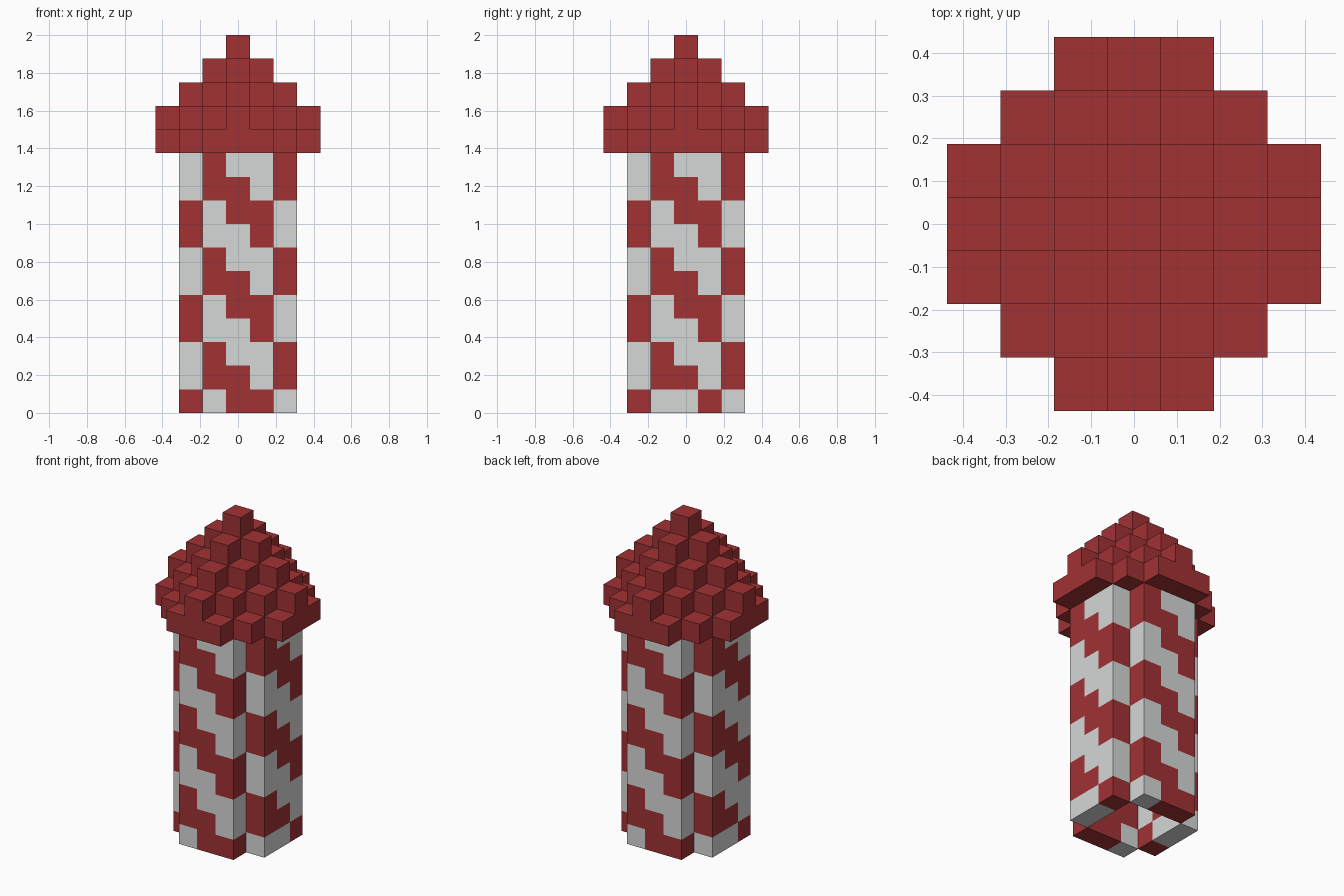
import bpy
import bmesh
from mathutils import Vector

if "Cube" in bpy.data.objects:
    bpy.data.objects.remove(bpy.data.objects["Cube"])

U = 0.125  # edge length of one block


def make_material(name, rgb):
    mat = bpy.data.materials.new(name)
    mat.diffuse_color = (*rgb, 1.0)
    mat.use_nodes = True
    mat.node_tree.nodes["Principled BSDF"].inputs["Base Color"].default_value = mat.diffuse_color
    return mat


RED = make_material("brick red", (0.36, 0.032, 0.034))
WHITE = make_material("pale grey white", (0.67, 0.69, 0.68))

# The six block sides: direction and two in-plane axes
SIDES = []
for axis in range(3):
    for sign in (-1, 1):
        n, a = Vector((0, 0, 0)), Vector((0, 0, 0))
        n[axis] = sign
        a[(axis + 1) % 3] = 1
        SIDES.append((n, a, n.cross(a)))


def build_blocks(name, blocks, materials):
    """Make one mesh from {(x, y, layer): material index}, outer sides only."""
    bm = bmesh.new()
    for (x, y, k), mat in blocks.items():
        centre = Vector((x, y, k + 0.5))
        for n, a, b in SIDES:
            if (x + int(n.x), y + int(n.y), k + int(n.z)) in blocks:
                continue
            corners = [centre + (n + a * s + b * t) * 0.5
                       for s, t in ((-1, -1), (1, -1), (1, 1), (-1, 1))]
            face = bm.faces.new([bm.verts.new(c * U) for c in corners])
            face.material_index = mat
    bmesh.ops.remove_doubles(bm, verts=bm.verts, dist=0.001)
    mesh = bpy.data.meshes.new(name)
    bm.to_mesh(mesh)
    bm.free()
    for m in materials:
        mesh.materials.append(m)
    obj = bpy.data.objects.new(name, mesh)
    bpy.context.collection.objects.link(obj)
    return obj


# Hollow tower: four walls of three blocks, with a two-block spiral stripe
WALL_LAYERS = 11
tower = {}
for turn in range(4):
    for i in (-1, 0, 1):
        x, y = i, -2
        for _ in range(turn):
            x, y = -y, x
        for k in range(WALL_LAYERS):
            red = (k + i) % 4 < 2
            if i == 0 and k == 0 and turn % 2 == 1:
                red = False  # the stripe stops above the ground on two sides
            tower[x, y, k] = 0 if red else 1
build_blocks("striped_tower_wall", tower, [RED, WHITE])

# Stepped pyramid roof, dropping one block per step from the peak
roof = {}
for x in range(-3, 4):
    for y in range(-3, 4):
        steps = abs(x) + abs(y)
        if steps > 4:
            continue
        top = 16 - steps
        inner = max(abs(x), abs(y)) < 2
        bottom = max(WALL_LAYERS, top - 2) if inner else WALL_LAYERS
        for k in range(bottom, top):
            roof[x, y, k] = 0
build_blocks("stepped_roof", roof, [RED])
